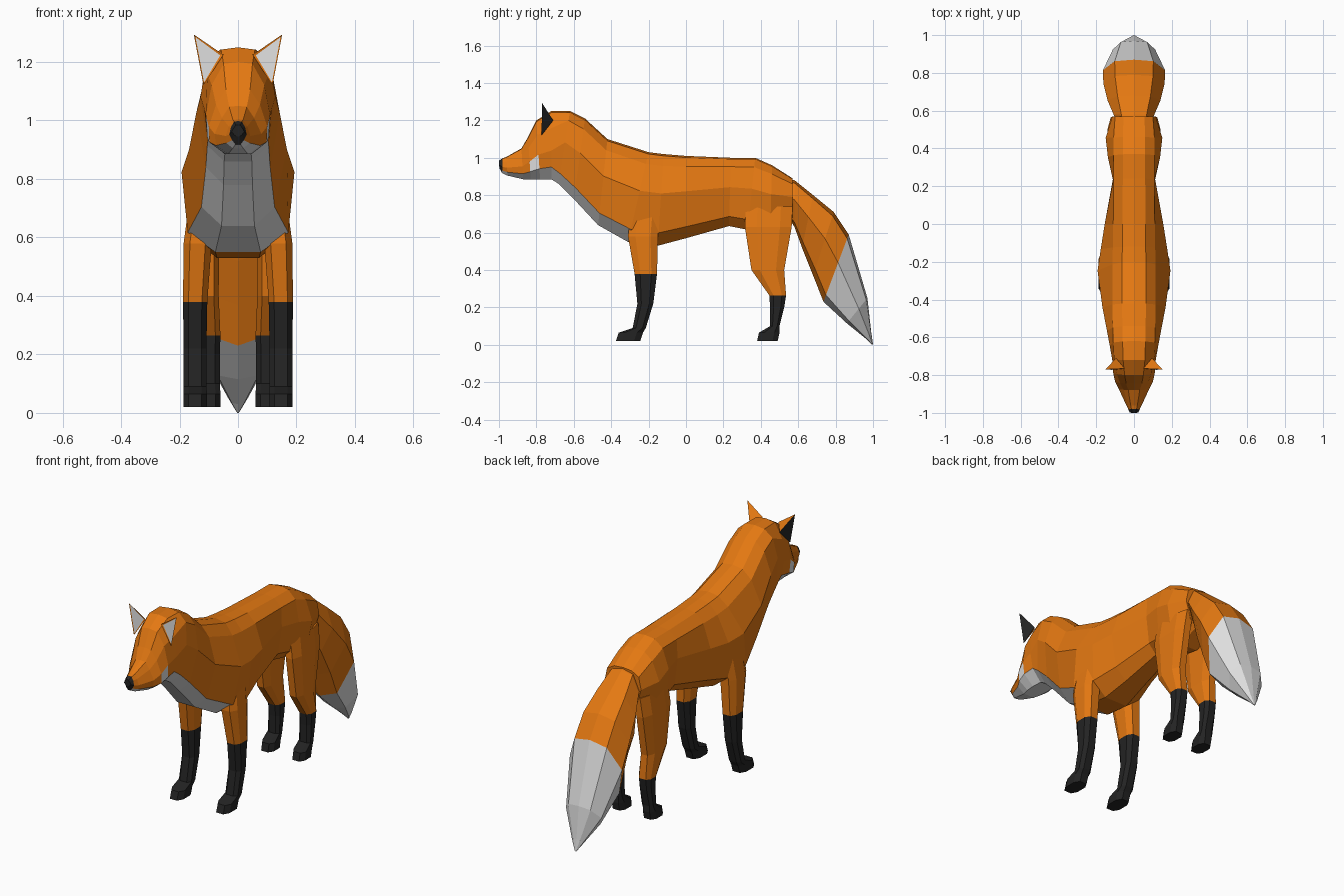
import bpy, bmesh
from mathutils import Vector


def material(name, rgb):
    m = bpy.data.materials.new(name)
    m.diffuse_color = (*rgb, 1)
    return m


ORANGE, WHITE, BLACK = 0, 1, 2
MATS = [material("orange_fur", (0.78, 0.19, 0.006)),
        material("white_fur", (0.74, 0.74, 0.74)),
        material("black_fur", (0.017, 0.017, 0.017))]


def finish(name, bm):
    bmesh.ops.recalc_face_normals(bm, faces=bm.faces)
    me = bpy.data.meshes.new(name)
    bm.to_mesh(me)
    bm.free()
    for m in MATS:
        me.materials.append(m)
    ob = bpy.data.objects.new(name, me)
    bpy.context.collection.objects.link(ob)
    return ob


def loft(name, rings, colour):
    """Skin a list of closed rings; colour(segment, side) picks the material."""
    bm = bmesh.new()
    vs = [[bm.verts.new(p) for p in r] for r in rings]
    n = len(vs[0])
    for i in range(len(vs) - 1):
        for j in range(n):
            k = (j + 1) % n
            f = bm.faces.new((vs[i][j], vs[i][k], vs[i + 1][k], vs[i + 1][j]))
            f.material_index = colour(i, min(j, n - 1 - j))
    bm.faces.new(vs[0]).material_index = colour(0, 0)
    bm.faces.new(vs[-1]).material_index = colour(len(vs) - 2, 0)
    return finish(name, bm)


def section(yt, zt, yb, zb, half):
    """Symmetric ring in a tilted plane; half = (x, t) pairs from top to bottom."""
    a, b = Vector((0, yt, zt)), Vector((0, yb, zb))
    right = [a.lerp(b, t) + Vector((x, 0, 0)) for x, t in half]
    left = [Vector((-p.x, p.y, p.z)) for p in right[-2:0:-1]]
    return right + left


# Head and body: top y, z, bottom y, z, then half widths at back, middle, lower
BODY = [
    (-1.00, 0.985, -0.998, 0.945, 0.014, 0.022, 0.014),
    (-0.98, 0.998, -0.983, 0.918, 0.024, 0.030, 0.020),
    (-0.96, 1.005, -0.955, 0.905, 0.032, 0.042, 0.040),
    (-0.88, 1.05, -0.87, 0.885, 0.055, 0.080, 0.075),
    (-0.845, 1.11, -0.83, 0.885, 0.075, 0.100, 0.098),
    (-0.80, 1.20, -0.78, 0.885, 0.090, 0.110, 0.105),
    (-0.72, 1.25, -0.72, 0.885, 0.105, 0.115, 0.100),
    (-0.62, 1.25, -0.68, 0.86, 0.110, 0.128, 0.105),
    (-0.54, 1.21, -0.60, 0.78, 0.112, 0.143, 0.110),
    (-0.42, 1.10, -0.47, 0.64, 0.115, 0.167, 0.125),
    (-0.20, 1.03, -0.31, 0.55, 0.115, 0.193, 0.172),
    (-0.12, 1.02, -0.15, 0.53, 0.112, 0.176, 0.160),
    (0.00, 1.01, 0.00, 0.57, 0.110, 0.155, 0.125),
    (0.24, 1.00, 0.23, 0.635, 0.108, 0.112, 0.090),
    (0.37, 1.00, 0.33, 0.615, 0.108, 0.138, 0.110),
    (0.46, 0.96, 0.45, 0.60, 0.108, 0.150, 0.120),
    (0.57, 0.89, 0.57, 0.66, 0.100, 0.115, 0.085),
]
rings = []
for i, (yt, zt, yb, zb, wt, wm, wl) in enumerate(BODY):
    ts, tm, tl = (0.25, 0.58, 0.82) if i < 7 else (0.13, 0.43, 0.86)
    rings.append(section(yt, zt, yb, zb, [
        (0, 0), (wt * 0.55, 0.02), (wt, ts), (wm, tm), (wl, tl), (wl * 0.45, 1), (0, 1)]))


def body_colour(i, j):
    if i == 0:
        return BLACK                       # nose
    if j >= 4 and i < 10:
        return WHITE                       # jaw, throat and chest
    if j == 3 and i == 4:
        return WHITE                       # cheek patch
    return ORANGE


loft("body", rings, body_colour)

# Tail: top y, z, bottom y, z, half width
TAIL = [
    (0.50, 0.90, 0.55, 0.68, 0.085),
    (0.58, 0.88, 0.58, 0.63, 0.108),
    (0.68, 0.80, 0.62, 0.52, 0.140),
    (0.79, 0.71, 0.68, 0.37, 0.162),
    (0.87, 0.59, 0.735, 0.23, 0.165),
    (0.97, 0.25, 0.86, 0.115, 0.112),
    (0.99, 0.07, 0.965, 0.03, 0.035),
    (1.00, 0.003, 0.995, 0.0, 0.004),
]
loft("tail", [section(a, b, c, d, [(0, 0), (w * 0.62, 0.06), (w, 0.42),
                                   (w * 0.62, 0.9), (0, 1)])
              for a, b, c, d, w in TAIL],
     lambda i, j: WHITE if i >= 4 else ORANGE)


# Legs: z, front y, back y, inner x, outer x; chamfered rectangular rings
def leg(name, rows, sock, side):
    rs = []
    for z, yf, yb, x0, x1 in rows:
        cx, cy, hx, hy = (x0 + x1) / 2, (yf + yb) / 2, (x1 - x0) / 2, (yb - yf) / 2
        rs.append([Vector((side * (cx + hx * u), cy + hy * v, z)) for u, v in (
            (1, -.5), (1, .5), (.55, 1), (-.55, 1), (-1, .5), (-1, -.5), (-.55, -1), (.55, -1))])
    loft(name, rs, lambda i, j: BLACK if i >= sock else ORANGE)


FRONT = [
    (0.70, -0.30, -0.14, 0.08, 0.170),
    (0.58, -0.31, -0.15, 0.09, 0.186),
    (0.38, -0.275, -0.155, 0.105, 0.188),
    (0.22, -0.26, -0.175, 0.108, 0.186),
    (0.09, -0.285, -0.215, 0.108, 0.186),
    (0.065, -0.36, -0.23, 0.106, 0.187),
    (0.02, -0.375, -0.245, 0.106, 0.187),
]
HIND = [
    (0.74, 0.32, 0.57, 0.05, 0.125),
    (0.63, 0.315, 0.565, 0.065, 0.140),
    (0.40, 0.35, 0.525, 0.066, 0.140),
    (0.265, 0.445, 0.535, 0.060, 0.137),
    (0.20, 0.45, 0.525, 0.062, 0.135),
    (0.10, 0.45, 0.50, 0.062, 0.135),
    (0.065, 0.39, 0.50, 0.060, 0.137),
    (0.02, 0.38, 0.49, 0.060, 0.137),
]
for side, tag in ((1, "left"), (-1, "right")):
    leg("front_leg_" + tag, FRONT, 2, side)
    leg("hind_leg_" + tag, HIND, 3, side)

    # Ear: white inset front, black outer side, orange back
    bm = bmesh.new()
    inner, outer, tip, back = [bm.verts.new((side * x, y, z)) for x, y, z in (
        (0.05, -0.765, 1.225), (0.118, -0.772, 1.12), (0.151, -0.77, 1.294), (0.095, -0.71, 1.20))]
    front = bm.faces.new((inner, outer, tip))
    bm.faces.new((outer, back, tip)).material_index = BLACK
    bm.faces.new((back, inner, tip))
    bm.faces.new((inner, back, outer))
    bmesh.ops.recalc_face_normals(bm, faces=bm.faces)
    bmesh.ops.inset_individual(bm, faces=[front], thickness=0.011, depth=-0.002)
    front.material_index = WHITE
    finish("ear_" + tag, bm)
